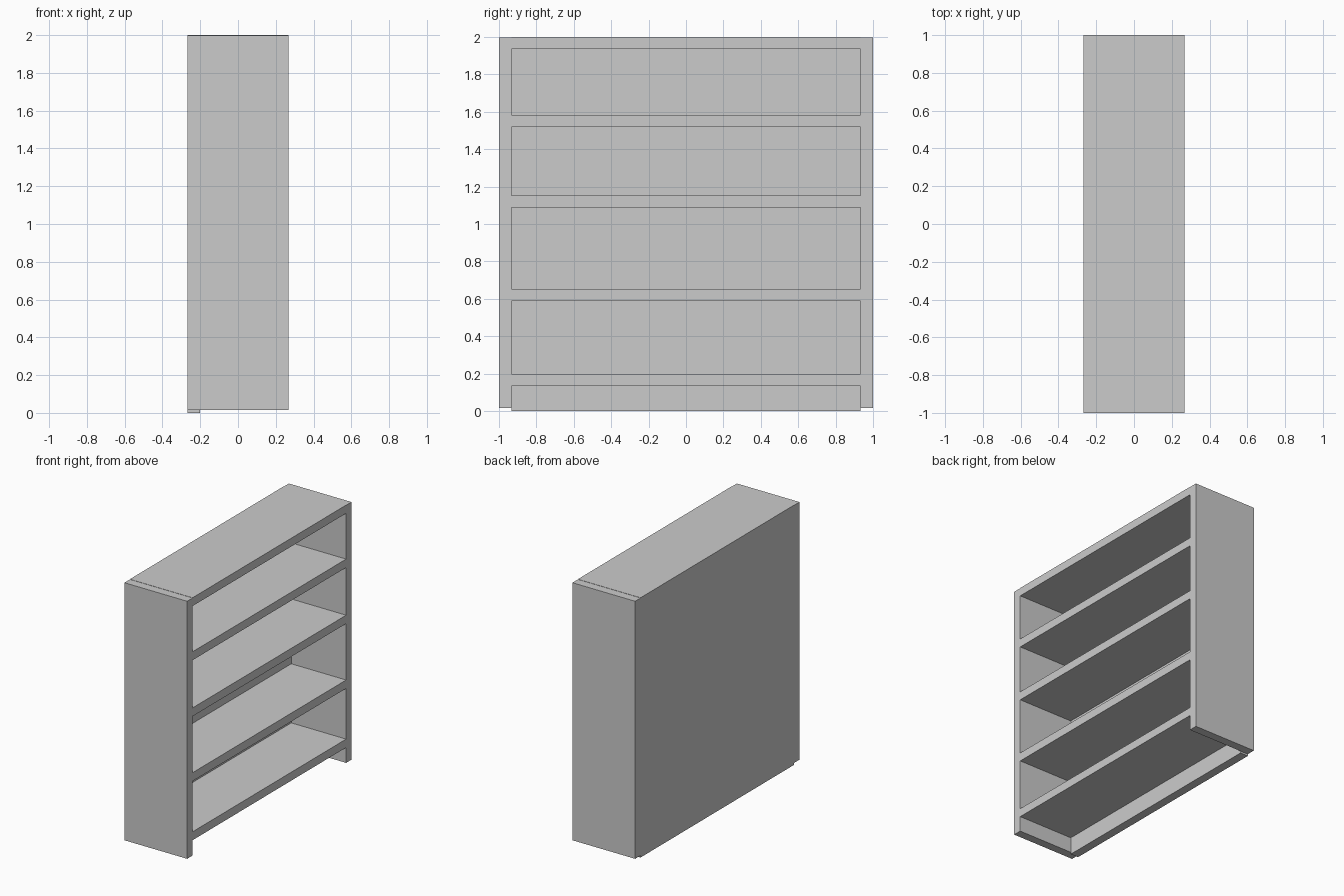
import bpy

cube = bpy.data.objects.get("Cube")
if cube:
    bpy.data.objects.remove(cube, do_unlink=True)

# Single plain grey paint
grey = bpy.data.materials.new("light_grey")
grey.use_nodes = True
colour = (0.6, 0.6, 0.6, 1)
grey.diffuse_color = colour
grey.node_tree.nodes["Principled BSDF"].inputs["Base Color"].default_value = colour


def board(name, lo, hi):
    """Box between two opposite corners."""
    bpy.ops.mesh.primitive_cube_add(size=1, location=[(a + b) / 2 for a, b in zip(lo, hi)])
    ob = bpy.context.object
    ob.name = name
    ob.scale = [b - a for a, b in zip(lo, hi)]
    bpy.ops.object.transform_apply(location=False, rotation=False, scale=True)
    ob.data.materials.append(grey)
    return ob


BACK, FRONT = -0.267, 0.267
INNER_BACK = -0.2
OUTER, INNER = 1.0, 0.934

# Upright side boards, a hair lower than the top and clear of the floor
board("side_board_near", (BACK, -OUTER, 0.015), (FRONT, -INNER, 1.998))
board("side_board_far", (BACK, INNER, 0.015), (FRONT, OUTER, 1.998))

# Back panel set between the sides and reaching the floor
board("back_panel", (BACK, -INNER, 0), (INNER_BACK, INNER, 2))

# Shelves and top, given by underside and upper face heights
levels = [("bottom_shelf", 0.133, 0.198), ("lower_shelf", 0.588, 0.653),
          ("middle_shelf", 1.087, 1.152), ("upper_shelf", 1.519, 1.584),
          ("top_board", 1.936, 2.0)]
for name, under, over in levels:
    board(name, (INNER_BACK, -INNER, under), (FRONT, INNER, over))
